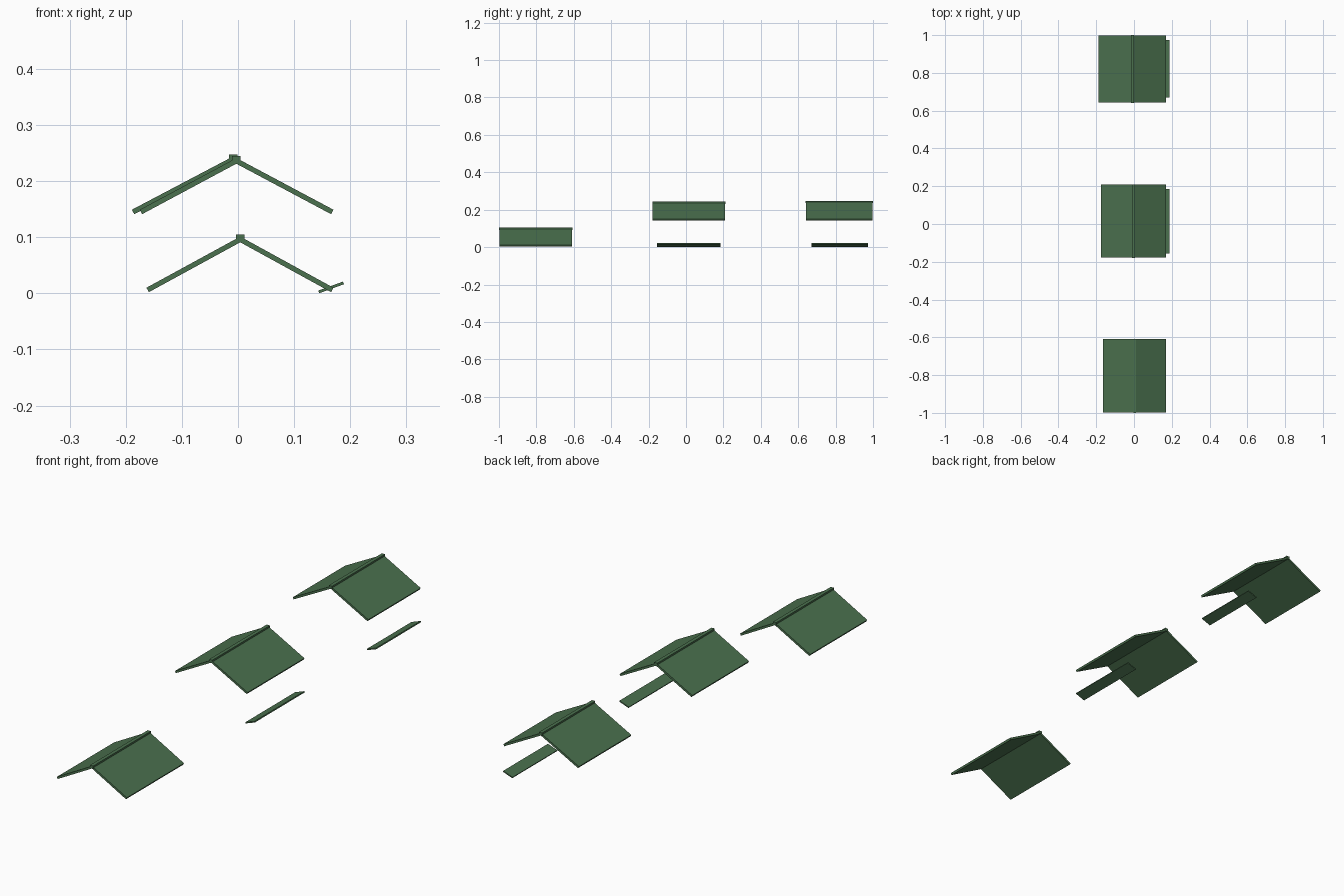
import bpy
import math

cube = bpy.data.objects.get("Cube")
if cube:
    bpy.data.objects.remove(cube, do_unlink=True)

# Single painted green for every part
green = bpy.data.materials.new("roof_green")
green.use_nodes = True
colour = (0.07, 0.165, 0.077, 1)
green.diffuse_color = colour
bsdf = next(n for n in green.node_tree.nodes if n.type == 'BSDF_PRINCIPLED')
bsdf.inputs["Base Color"].default_value = colour


def box(name, centre, size, tilt=0.0):
    bpy.ops.mesh.primitive_cube_add(size=1, location=centre, rotation=(0, -tilt, 0))
    ob = bpy.context.object
    ob.name = name
    ob.scale = size
    ob.data.materials.append(green)
    return ob


def slab(name, start, end, y0, y1, thick):
    """Flat board whose centreline runs from start to end in x and z."""
    dx, dz = end[0] - start[0], end[1] - start[1]
    centre = ((start[0] + end[0]) / 2, (y0 + y1) / 2, (start[1] + end[1]) / 2)
    return box(name, centre, (math.hypot(dx, dz), y1 - y0, thick), math.atan2(dz, dx))


def roof(name, left_x, right_x, eave_z, apex, y0, y1):
    # Two sloping panels that meet under a square ridge cap
    inset = 0.002
    slab(name + "_right_panel", (left_x, eave_z), apex, y0 + inset, y1 - inset, 0.009)
    slab(name + "_left_panel", apex, (right_x, eave_z), y0 + inset, y1 - inset, 0.009)
    box(name + "_ridge_cap", (apex[0], (y0 + y1) / 2, apex[1] + 0.002),
        (0.015, y1 - y0, 0.013))


roof("front_roof", -0.161, 0.168, 0.006, (0.004, 0.096), -1.0, -0.608)
roof("middle_roof", -0.173, 0.168, 0.145, (-0.003, 0.236), -0.18, 0.21)
roof("back_roof", -0.187, 0.168, 0.145, (-0.0085, 0.239), 0.64, 1.0)

# Narrow awnings below the middle and back roofs
for name, y0, y1 in (("middle_awning", -0.155, 0.184), ("back_awning", 0.67, 0.974)):
    slab(name, (0.144, 0.0025), (0.188, 0.0185), y0, y1, 0.005)
